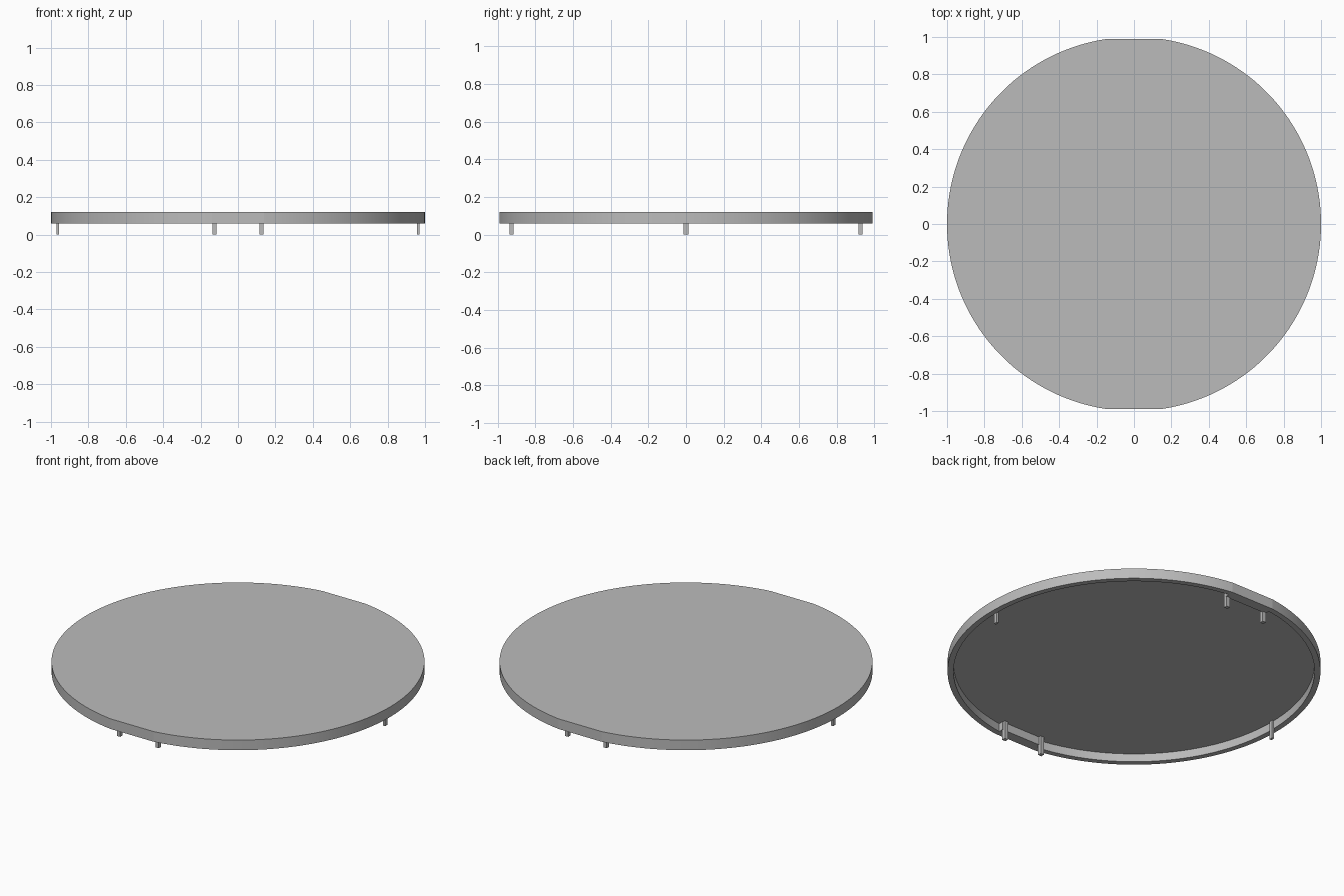
import bpy, bmesh, math

cube = bpy.data.objects.get("Cube")
if cube:
    bpy.data.objects.remove(cube)

grey = bpy.data.materials.new("plain grey")
grey.use_nodes = True
colour = (0.5, 0.5, 0.5, 1)
grey.diffuse_color = colour
grey.node_tree.nodes["Principled BSDF"].inputs["Base Color"].default_value = colour

HALF_FLAT = 0.14      # half width of the front and back flats
TOP, RIM, CEILING = 0.12, 0.06, 0.108
STEPS = 72


def outline(radius, x, y):
    """Two mirrored side arcs joined by chords, with a corner point at each chord end."""
    a = math.acos(HALF_FLAT / radius)
    half = [(x, -y)]
    for i in range(STEPS + 1):
        t = -a + 2 * a * i / STEPS
        half.append((radius * math.cos(t), radius * math.sin(t)))
    half.append((x, y))
    return half + [(-px, -py) for px, py in half]


def finish(name, bm):
    bmesh.ops.recalc_face_normals(bm, faces=bm.faces)
    mesh = bpy.data.meshes.new(name)
    bm.to_mesh(mesh)
    bm.free()
    mesh.materials.append(grey)
    obj = bpy.data.objects.new(name, mesh)
    bpy.context.collection.objects.link(obj)
    return obj


# Round lid: top plate, outer wall, rim and recessed underside with flat pads
outer = outline(1, 0.12, math.sqrt(1 - HALF_FLAT ** 2))
inner = outline(0.968, HALF_FLAT, 0.93)
bm = bmesh.new()
rings = [[bm.verts.new((x, y, z)) for x, y in pts]
         for pts, z in ((outer, TOP), (outer, RIM), (inner, RIM), (inner, CEILING))]
for r1, r2 in zip(rings, rings[1:]):
    for i in range(len(r1)):
        j = (i + 1) % len(r1)
        bm.faces.new((r1[i], r1[j], r2[j], r2[i]))
bm.faces.new(rings[0])
bm.faces.new(rings[-1])
lid = finish("round_lid", bm)
bpy.context.view_layer.objects.active = lid
lid.select_set(True)
bpy.ops.object.shade_smooth_by_angle(angle=math.radians(5))
lid.select_set(False)


# Locating pegs, reaching from the ceiling of the recess to the ground
def peg(name, x, y, width, depth):
    bm = bmesh.new()
    bmesh.ops.create_cube(bm, size=1)
    for v in bm.verts:
        v.co = (x + v.co.x * width, y + v.co.y * depth, (v.co.z + 0.5) * CEILING)
    finish(name, bm)


for sx, side in ((1, "left"), (-1, "right")):
    peg(f"{side}_peg", sx * 0.964, 0, 0.014, 0.024)
    for sy, end in ((-1, "front"), (1, "back")):
        peg(f"{end}_{side}_peg", sx * 0.126, sy * 0.926, 0.022, 0.022)
